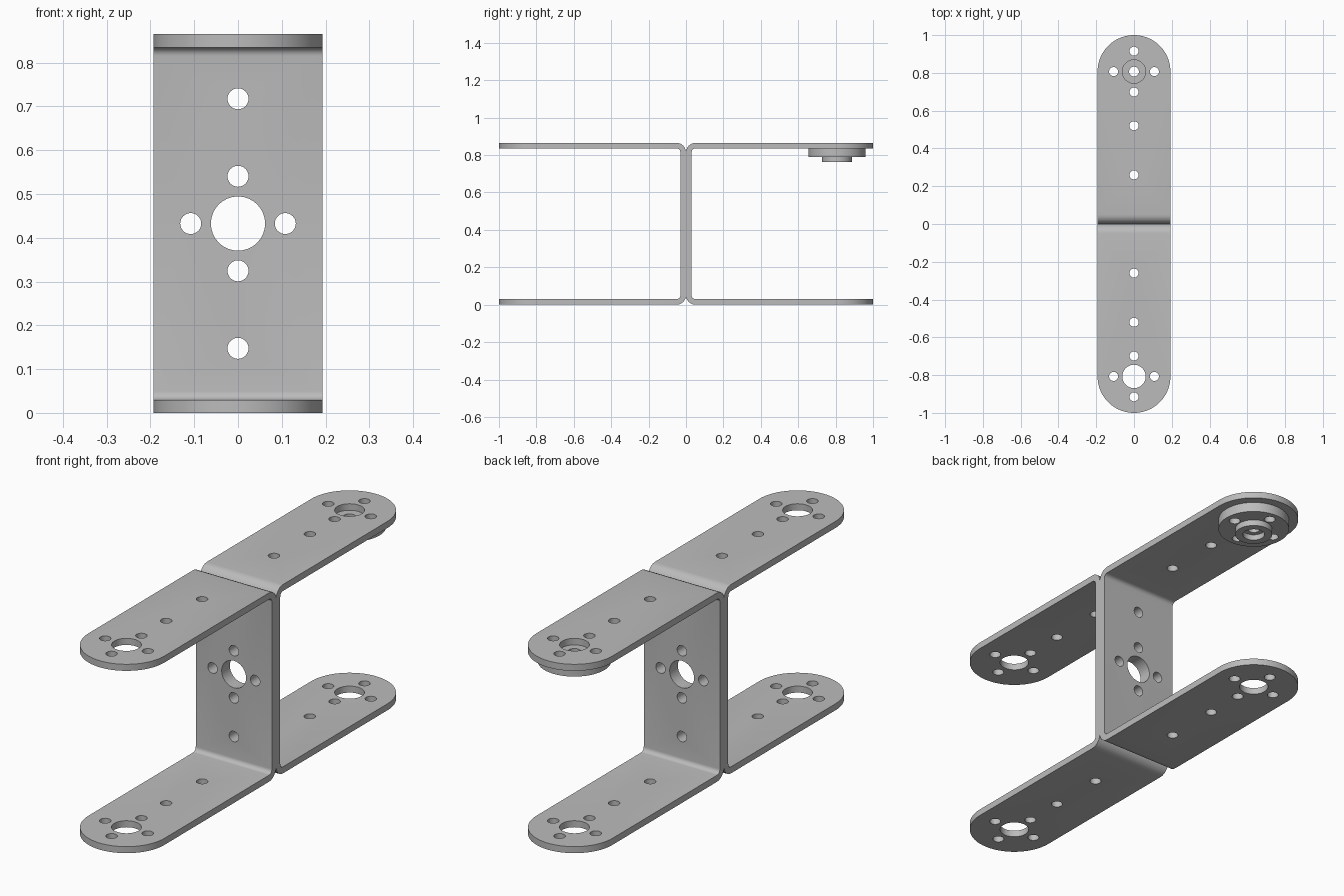
import bpy, bmesh, math
from mathutils import Matrix, Vector

cube = bpy.data.objects.get("Cube")
if cube:
    bpy.data.objects.remove(cube, do_unlink=True)

# Main dimensions
W, H, T = 0.193, 0.865, 0.03      # half width, height, sheet thickness
BEND = 0.05                       # outer bend radius
HUB_Y = 1 - W                     # centre of the rounded ends
BIG, SMALL, RING = 0.062, 0.026, 0.108
CROSS = [(RING, 0), (-RING, 0), (0, RING), (0, -RING)]

metal = bpy.data.materials.new("grey metal")
metal.use_nodes = True
colour = (0.5, 0.5, 0.5, 1)
metal.diffuse_color = colour
metal.node_tree.nodes["Principled BSDF"].inputs["Base Color"].default_value = colour


def make_object(name, bm):
    bmesh.ops.recalc_face_normals(bm, faces=bm.faces)
    mesh = bpy.data.meshes.new(name)
    bm.to_mesh(mesh)
    bm.free()
    mesh.materials.append(metal)
    obj = bpy.data.objects.new(name, mesh)
    bpy.context.collection.objects.link(obj)
    return obj


def add_pin(bm, centre, radius, length, along_y=False):
    turn = Matrix.Rotation(math.pi / 2 if along_y else 0, 4, 'X')
    bmesh.ops.create_cone(bm, cap_ends=True, segments=32, radius1=radius,
                          radius2=radius, depth=length,
                          matrix=Matrix.Translation(centre) @ turn)


def add_prism(bm, points, offset):
    face = bm.faces.new([bm.verts.new(p) for p in points])
    result = bmesh.ops.extrude_face_region(bm, geom=[face], use_keep_orig=True)
    moved = [v for v in result["geom"] if isinstance(v, bmesh.types.BMVert)]
    bmesh.ops.translate(bm, verts=moved, vec=offset)


def cut(obj, cutter, operation):
    cutter.hide_render = True
    mod = obj.modifiers.new("cut", 'BOOLEAN')
    mod.object, mod.operation, mod.solver = cutter, operation, 'EXACT'
    bpy.context.view_layer.objects.active = obj
    bpy.ops.object.modifier_apply(modifier=mod.name)
    bpy.data.objects.remove(cutter, do_unlink=True)


def smooth(obj):
    bpy.ops.object.select_all(action='DESELECT')
    obj.select_set(True)
    bpy.context.view_layer.objects.active = obj
    bpy.ops.object.shade_smooth_by_angle(angle=math.radians(30))


def arc(cy, cz, radius, start, end, steps):
    angles = [math.radians(start + (end - start) * i / steps) for i in range(steps + 1)]
    return [(cy + radius * math.cos(a), cz + radius * math.sin(a)) for a in angles]


def make_bracket(name):
    # Bent sheet section, extruded across the width
    r = BEND - T
    section = [(1, 0)] + arc(BEND, BEND, BEND, 270, 180, 6)
    section += arc(BEND, H - BEND, BEND, 180, 90, 6) + [(1, H), (1, H - T)]
    section += arc(BEND, H - BEND, r, 90, 180, 6)
    section += arc(BEND, BEND, r, 180, 270, 6) + [(1, T)]
    bm = bmesh.new()
    add_prism(bm, [(-W, y, z) for y, z in section], Vector((2 * W, 0, 0)))
    bracket = make_object(name, bm)

    # Rounded leg ends
    bm = bmesh.new()
    outline = [(W + 0.01, -0.1), (W + 0.01, HUB_Y)] + arc(0, HUB_Y, W, 0, 180, 36)
    outline += [(-W - 0.01, HUB_Y), (-W - 0.01, -0.1)]
    add_prism(bm, [(x, y, -0.1) for x, y in outline], Vector((0, 0, H + 0.2)))
    cut(bracket, make_object("end_cutter", bm), 'INTERSECT')

    # Holes through both legs
    bm = bmesh.new()
    add_pin(bm, (0, HUB_Y, H / 2), BIG, 2)
    for x, y in CROSS + [(0, 0.52 - HUB_Y), (0, 0.26 - HUB_Y)]:
        add_pin(bm, (x, HUB_Y + y, H / 2), SMALL - 0.002, 2)
    cut(bracket, make_object("leg_hole_cutter", bm), 'DIFFERENCE')

    # Holes through the upright web
    bm = bmesh.new()
    add_pin(bm, (0, 0, H / 2), BIG, 0.3, True)
    for x, z in CROSS + [(0, 0.285), (0, -0.285)]:
        add_pin(bm, (x, 0, H / 2 + z), SMALL - 0.002, 0.3, True)
    cut(bracket, make_object("web_hole_cutter", bm), 'DIFFERENCE')
    smooth(bracket)
    return bracket


make_bracket("back_bracket")
front = make_bracket("front_bracket")
front.data.transform(Matrix.Rotation(math.pi, 4, 'Z'))

# Stepped hub disc under the upper back leg
top, step, base, floor = H - T, 0.79, 0.762, 0.788
rings = [(SMALL, top), (0.153, top), (0.153, step), (0.08, step),
         (0.08, base), (0.047, base), (0.047, floor), (SMALL, floor)]
bm = bmesh.new()
loop = [bm.verts.new((r, HUB_Y, z)) for r, z in rings]
edges = [bm.edges.new((a, b)) for a, b in zip(loop, loop[1:] + loop[:1])]
bmesh.ops.spin(bm, geom=loop + edges, cent=(0, HUB_Y, 0), axis=(0, 0, 1),
               angle=2 * math.pi, steps=48, use_merge=True)
bmesh.ops.remove_doubles(bm, verts=bm.verts, dist=0.0001)
hub = make_object("hub_disc", bm)
bm = bmesh.new()
for x, y in CROSS:
    add_pin(bm, (x, HUB_Y + y, top), SMALL - 0.002, 0.5)
cut(hub, make_object("hub_hole_cutter", bm), 'DIFFERENCE')
smooth(hub)
